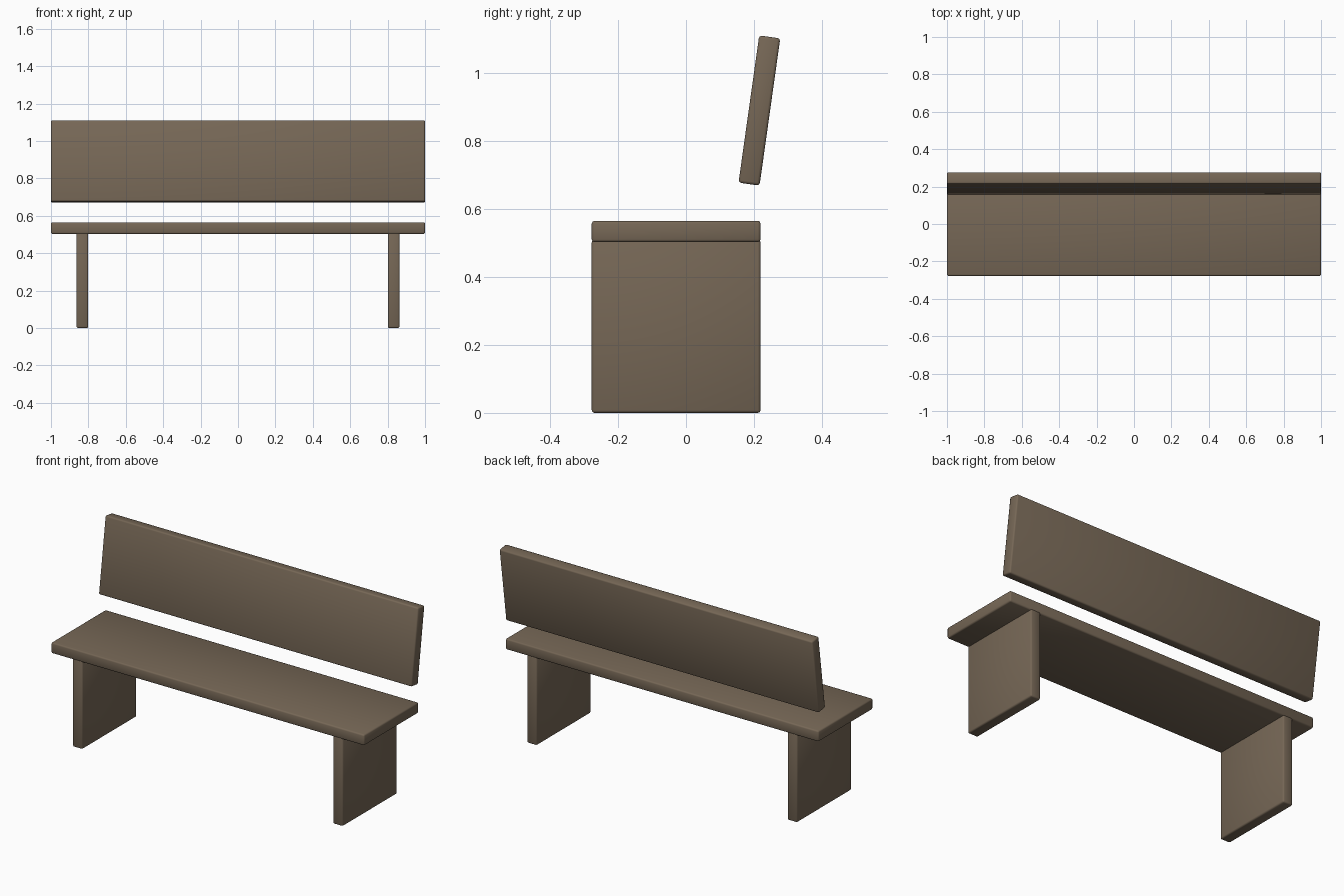
import bpy
from math import radians

cube = bpy.data.objects.get("Cube")
if cube:
    bpy.data.objects.remove(cube, do_unlink=True)

# Weathered brown wood
wood = bpy.data.materials.new("brown_wood")
wood.use_nodes = True
colour = (0.18, 0.135, 0.092, 1)
wood.diffuse_color = colour
wood.node_tree.nodes["Principled BSDF"].inputs["Base Color"].default_value = colour

THICK = 0.0625
DEPTH = 0.497
SEAT_Y = -0.029


def plank(name, size, centre, lean=0):
    """Rounded-edge board, softly shaded over its narrow bevel."""
    bpy.ops.mesh.primitive_cube_add(size=1, location=centre)
    board = bpy.context.object
    board.name = name
    board.scale = size
    bpy.ops.object.transform_apply(location=False, rotation=False, scale=True)
    board.rotation_euler.x = radians(lean)
    board.data.materials.append(wood)
    bevel = board.modifiers.new("rounded_edges", 'BEVEL')
    bevel.width = 0.008
    bevel.segments = 2
    bpy.ops.object.shade_smooth()
    return board


# Seat and leaning backrest
plank("seat", (2, DEPTH, THICK), (0, SEAT_Y, 0.534))
plank("backrest", (2, THICK, 0.4375), (0, 0.216, 0.89), lean=-8)

# Slab legs, tucked up under the seat
for side, name in ((1, "left_leg"), (-1, "right_leg")):
    plank(name, (THICK, DEPTH, 0.51), (side * 0.832, SEAT_Y, 0.255))
